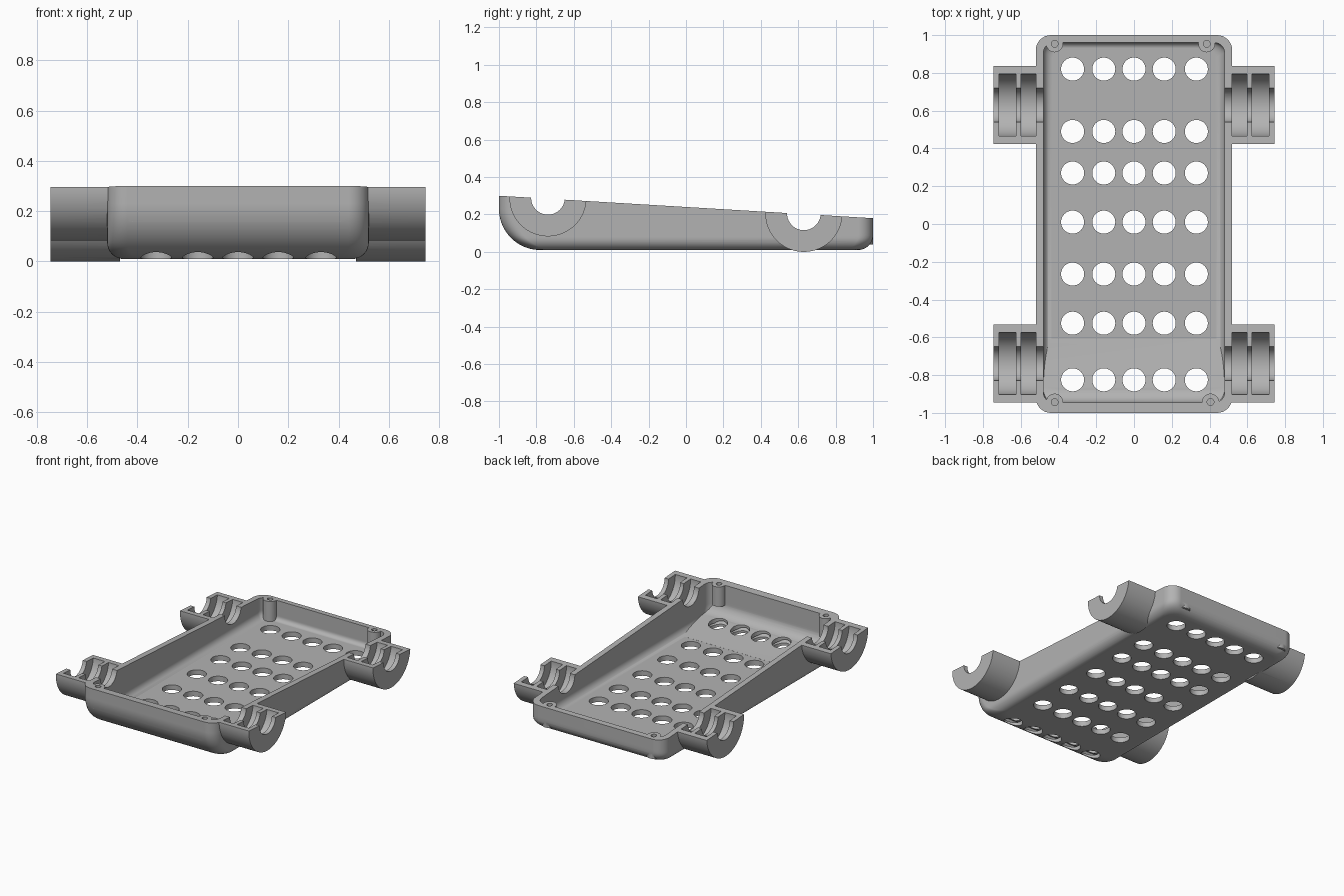
import bpy, bmesh, math
from mathutils import Matrix, Vector

cube = bpy.data.objects.get("Cube")
if cube:
    bpy.data.objects.remove(cube, do_unlink=True)

grey = bpy.data.materials.new("plain grey")
grey.use_nodes = True
grey.diffuse_color = (0.45, 0.45, 0.45, 1)
grey.node_tree.nodes["Principled BSDF"].inputs["Base Color"].default_value = (0.45, 0.45, 0.45, 1)


def finish(bm, name):
    bmesh.ops.recalc_face_normals(bm, faces=bm.faces[:])
    mesh = bpy.data.meshes.new(name)
    bm.to_mesh(mesh)
    bm.free()
    mesh.materials.append(grey)
    ob = bpy.data.objects.new(name, mesh)
    bpy.context.collection.objects.link(ob)
    return ob


def cylinders(name, items, segments):
    """Each item is (start, end, radius)."""
    bm = bmesh.new()
    for a, b, r in items:
        a, b = Vector(a), Vector(b)
        turn = Vector((0, 0, 1)).rotation_difference(b - a).to_matrix().to_4x4()
        bmesh.ops.create_cone(bm, cap_ends=True, segments=segments, radius1=r, radius2=r,
                              depth=(b - a).length, matrix=Matrix.Translation((a + b) / 2) @ turn)
    return finish(bm, name)


def prism(name, profile, half_width):
    """Extrude a (y, z) profile along x."""
    bm = bmesh.new()
    face = bm.faces.new([bm.verts.new((-half_width, y, z)) for y, z in profile])
    new = bmesh.ops.extrude_face_region(bm, geom=[face])["geom"]
    bmesh.ops.translate(bm, vec=(2 * half_width, 0, 0),
                        verts=[v for v in new if isinstance(v, bmesh.types.BMVert)])
    return finish(bm, name)


def inset(r, h):
    return r - math.sqrt(r * r - (r - h) ** 2) if h < r else 0


def tub(name, half_x, front, back, floor, top, corner, side_r, front_r, back_r):
    """Rounded rectangle lofted upward, with its own bottom radius for each side."""
    bm = bmesh.new()
    steps = 18
    big = max(side_r, front_r, back_r)
    heights = [big * (1 - math.cos(math.pi / 2 * k / steps)) for k in range(steps + 1)]
    rings = []
    for h in heights + [top - floor]:
        x = half_x - inset(side_r, h) - corner
        y0 = front + inset(front_r, h) + corner
        y1 = back - inset(back_r, h) - corner
        ring = []
        for q, (cx, cy) in enumerate([(x, y1), (-x, y1), (-x, y0), (x, y0)]):
            for k in range(9):
                t = math.pi / 2 * (q + k / 8)
                ring.append(bm.verts.new((cx + corner * math.cos(t),
                                          cy + corner * math.sin(t), floor + h)))
        rings.append(ring)
    for a, b in zip(rings, rings[1:]):
        for i in range(len(a)):
            j = (i + 1) % len(a)
            bm.faces.new((a[i], a[j], b[j], b[i]))
    bm.faces.new(rings[0])
    bm.faces.new(rings[-1])
    return finish(bm, name)


def combine(target, tool, operation):
    mod = target.modifiers.new(operation.lower(), 'BOOLEAN')
    mod.operation, mod.solver, mod.object = operation, 'EXACT', tool
    bpy.context.view_layer.objects.active = target
    bpy.ops.object.modifier_apply(modifier=mod.name)
    bpy.data.objects.remove(tool, do_unlink=True)


# Bearing centres (y, z) and screw boss positions (x, y, bottom)
axles = [(-0.738, 0.289), (0.63, 0.206)]
screws = [(-0.42, -0.943, 0.157), (0.405, -0.943, 0.157),
          (-0.42, 0.954, 0.04), (0.385, 0.954, 0.04)]


def rings(spans, radius):
    return [((s * a, y, z), (s * b, y, z), radius)
            for y, z in axles for s in (-1, 1) for a, b in spans]


# Outer tray with the four bearing blocks
tray = tub("tray", 0.52, -1, 1, 0.01, 0.4, 0.08, 0.065, 0.22, 0.08)
combine(tray, cylinders("bearings", rings([(0.47, 0.745)], 0.206), 96), 'UNION')

# Hollow inside
combine(tray, tub("cavity", 0.48, -0.945, 0.96, 0.045, 0.6, 0.055, 0.05, 0.1, 0.03), 'DIFFERENCE')

# Sloping floor panel and curved inner front
arc = [(-0.865 - 0.08 * math.sin(t), 0.17 - 0.08 * math.cos(t))
       for t in [math.pi / 2 * k / 8 for k in range(9)]]
ramp = [(-0.61, 0.03), (-0.61, 0.0455)] + arc + [(-0.95, 0.17), (-0.95, 0.12), (-0.86, 0.06)]
combine(tray, prism("ramp", ramp, 0.485), 'UNION')

# Screw bosses
combine(tray, cylinders("bosses", [((x, y, z), (x, y, 0.39), 0.045) for x, y, z in screws], 32), 'UNION')

# Axle bores and bearing grooves
combine(tray, cylinders("bores", [((-1, y, z), (1, y, z), 0.09) for y, z in axles], 64), 'DIFFERENCE')
combine(tray, cylinders("grooves", rings([(0.518, 0.597), (0.625, 0.715)], 0.165), 96), 'DIFFERENCE')

# Drain holes and screw holes
rows = [0.82, 0.49, 0.27, 0.01, -0.265, -0.525, -0.825]
columns = [-0.325, -0.16, 0, 0.16, 0.33]
combine(tray, cylinders("drain_holes", [((x, y, -0.1), (x, y, 0.16), 0.061)
                                        for x in columns for y in rows], 40), 'DIFFERENCE')
combine(tray, cylinders("screw_holes", [((x, y, z + 0.03), (x, y, 0.5), 0.018)
                                        for x, y, z in screws], 24), 'DIFFERENCE')

# Slanted rim
combine(tray, prism("rim_cut", [(-1.2, 0.312), (1.2, 0.168), (1.2, 1), (-1.2, 1)], 1.2), 'DIFFERENCE')

bpy.ops.object.select_all(action='DESELECT')
tray.select_set(True)
bpy.context.view_layer.objects.active = tray
bpy.ops.object.shade_smooth_by_angle(angle=math.radians(30))
weighted = tray.modifiers.new("even_shading", 'WEIGHTED_NORMAL')
weighted.keep_sharp = True
